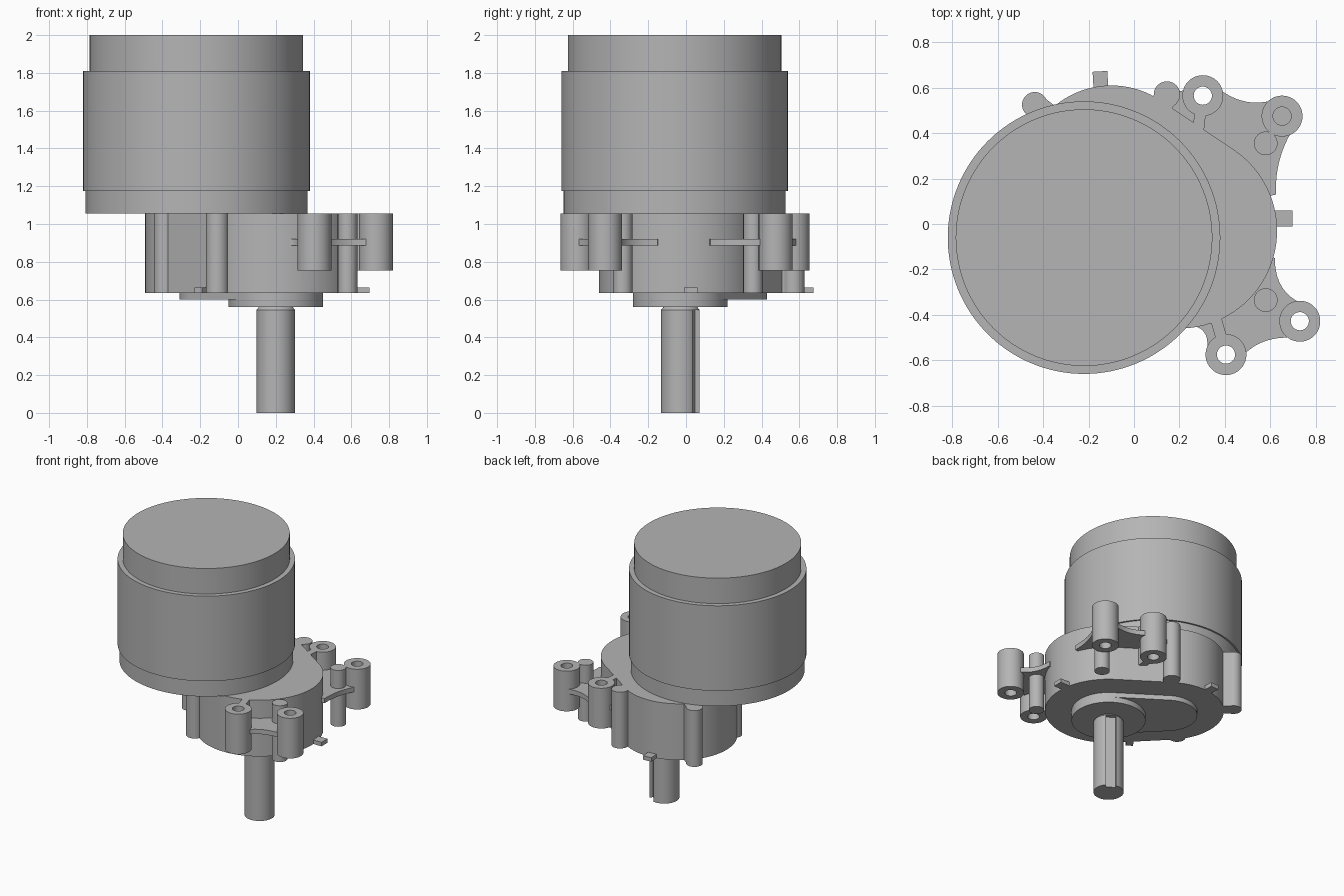
import bpy, bmesh, math
from mathutils import Vector, Matrix
from mathutils.geometry import convex_hull_2d

cube = bpy.data.objects.get("Cube")
if cube:
    bpy.data.objects.remove(cube, do_unlink=True)

metal = bpy.data.materials.new("grey metal")
metal.use_nodes = True
GREY = (0.46, 0.46, 0.46, 1)
metal.diffuse_color = GREY
metal.node_tree.nodes["Principled BSDF"].inputs["Base Color"].default_value = GREY

OUT, IDLER, MOTOR = (0.2, -0.03), (-0.1, 0.22), (-0.22, -0.06)
BASE, TOP = 0.635, 1.055


def finish(bm, name):
    bmesh.ops.recalc_face_normals(bm, faces=bm.faces)
    me = bpy.data.meshes.new(name)
    bm.to_mesh(me)
    bm.free()
    me.materials.append(metal)
    ob = bpy.data.objects.new(name, me)
    bpy.context.collection.objects.link(ob)
    return ob


def circle(c, r, n=64):
    return [(c[0] + r * math.cos(2 * math.pi * i / n),
             c[1] + r * math.sin(2 * math.pi * i / n)) for i in range(n)]


def prism(name, pts, z0, z1):
    bm = bmesh.new()
    face = bm.faces.new([bm.verts.new((x, y, z0)) for x, y in pts])
    new = bmesh.ops.extrude_face_region(bm, geom=[face])["geom"]
    bmesh.ops.translate(bm, vec=(0, 0, z1 - z0),
                        verts=[v for v in new if isinstance(v, bmesh.types.BMVert)])
    return finish(bm, name)


def hull(name, discs, z0, z1):
    pts = [Vector(p) for c, r in discs for p in circle(c, r, 96)]
    return prism(name, [pts[i] for i in convex_hull_2d(pts)], z0, z1)


def bar(name, a, b, width, z0, z1):
    a, b = Vector(a), Vector(b)
    d = (b - a).normalized() * width / 2
    n = Vector((-d.y, d.x))
    return prism(name, [a + n, a - n, b - n, b + n], z0, z1)


def lathe(name, c, profile, n=96):
    bm = bmesh.new()
    rings = [[bm.verts.new((x, y, z)) for x, y in circle(c, r, n)] for r, z in profile]
    for lo, hi in zip(rings, rings[1:]):
        for i in range(n):
            j = (i + 1) % n
            bm.faces.new((lo[i], lo[j], hi[j], hi[i]))
    bm.faces.new(rings[0])
    bm.faces.new(rings[-1])
    return finish(bm, name)


def combine(target, part, mode="UNION"):
    mod = target.modifiers.new("join", "BOOLEAN")
    mod.operation, mod.solver, mod.object = mode, "EXACT", part
    bpy.context.view_layer.objects.active = target
    bpy.ops.object.modifier_apply(modifier=mod.name)
    bpy.data.objects.remove(part, do_unlink=True)


def sweep(a, ctrl, b, n=10):
    a, ctrl, b = Vector(a), Vector(ctrl), Vector(b)
    return [a * (1 - t) ** 2 + ctrl * 2 * t * (1 - t) + b * t * t
            for t in (i / n for i in range(n + 1))]


# Motor can: lower rim, main shell, stepped cap
motor = lathe("motor_can", MOTOR, [(0.588, TOP), (0.588, 1.175), (0.6, 1.175), (0.6, 1.81),
                                   (0.565, 1.81), (0.565, 2.0)], 128)

# Gearbox housing around the two gears
housing = hull("gearbox_housing", [(OUT, 0.43), (IDLER, 0.39)], BASE, TOP)

# Full-height screw columns on the housing wall
for c, r in [((-0.437, 0.525), 0.056), ((0.145, 0.57), 0.058), ((0.58, 0.355), 0.052),
             ((0.58, -0.335), 0.052), ((-0.11, -0.35), 0.06), ((-0.39, -0.01), 0.055)]:
    combine(housing, prism("column", circle(c, r, 40), BASE, TOP))
combine(housing, bar("column_root", (-0.437, 0.525), (-0.3, 0.42), 0.1, BASE, TOP))
combine(housing, bar("column_root", (0.145, 0.57), (0.08, 0.45), 0.1, BASE, TOP))

# Thin curved webs behind the mounting ears
back_web = (sweep((0.625, 0.13), (0.62, 0.28), (0.69, 0.4)) + [Vector((0.655, 0.475))]
            + sweep((0.61, 0.545), (0.49, 0.51), (0.38, 0.59)) + [Vector((0.3, 0.565))]
            + sweep((0.23, 0.6), (0.2, 0.57), (0.18, 0.6))
            + [Vector(p) for p in ((0.15, 0.48), (0.3, 0.3), (0.5, 0.1))])
front_web = (sweep((0.62, -0.15), (0.62, -0.3), (0.74, -0.35)) + [Vector((0.73, -0.43))]
             + sweep((0.68, -0.5), (0.56, -0.5), (0.49, -0.57)) + [Vector((0.405, -0.575))]
             + sweep((0.32, -0.56), (0.34, -0.45), (0.235, -0.445))
             + [Vector(p) for p in ((0.3, -0.3), (0.5, -0.1))])
for web in (back_web, front_web):
    combine(housing, prism("web", web, 0.885, 0.92))

# Ribs tying the inner ears to the housing
combine(housing, bar("rib", (0.3, 0.565), (0.275, 0.34), 0.05, 0.755, TOP))
combine(housing, bar("rib", (0.405, -0.575), (0.35, -0.38), 0.05, 0.755, TOP))

# Mounting ears, then their screw holes (one is blind)
EARS = [((0.303, 0.565), 0.755), ((0.405, -0.575), 0.755),
        ((0.73, -0.428), 0.755), ((0.652, 0.475), 0.755)]
for c, z in EARS:
    combine(housing, prism("ear", circle(c, 0.09), z, TOP))
for c, z in EARS[:3]:
    combine(housing, prism("hole", circle(c, 0.04, 40), z - 0.1, TOP + 0.1), "DIFFERENCE")
blind = EARS[3][0]
for z0, z1 in ((0.95, TOP + 0.1), (0.7, 0.86)):
    combine(housing, prism("hole", circle(blind, 0.04, 40), z0, z1), "DIFFERENCE")

# Snap tabs along the lower edge
for a, b, w in [((-0.14, 0.5), (-0.15, 0.672), 0.065), ((0.55, 0.025), (0.697, 0.025), 0.07),
                ((-0.14, -0.2), (-0.21, -0.3), 0.05)]:
    combine(housing, bar("tab", a, b, w, BASE, BASE + 0.03))

# Raised plate and bearing collar underneath
plate = hull("bottom_plate", [(OUT, 0.25), (IDLER, 0.21)], 0.6, BASE)
collar = lathe("bearing_collar", OUT, [(0.25, 0.56), (0.25, BASE)])

# Output shaft with a keyway
shaft = lathe("output_shaft", OUT, [(0.102, 0), (0.102, 0.545), (0.09, 0.56), (0.09, 0.57)], 64)
ray = Vector((math.cos(math.radians(60)), math.sin(math.radians(60))))
combine(shaft, bar("keyway", Vector(OUT) + ray * 0.07, Vector(OUT) + ray * 0.2,
                   0.07, -0.1, 0.545), "DIFFERENCE")

# Smooth the round walls, keep the edges crisp
bpy.ops.object.select_all(action="DESELECT")
for ob in (motor, housing, plate, collar, shaft):
    ob.select_set(True)
bpy.context.view_layer.objects.active = motor
bpy.ops.object.shade_smooth_by_angle(angle=math.radians(30))
